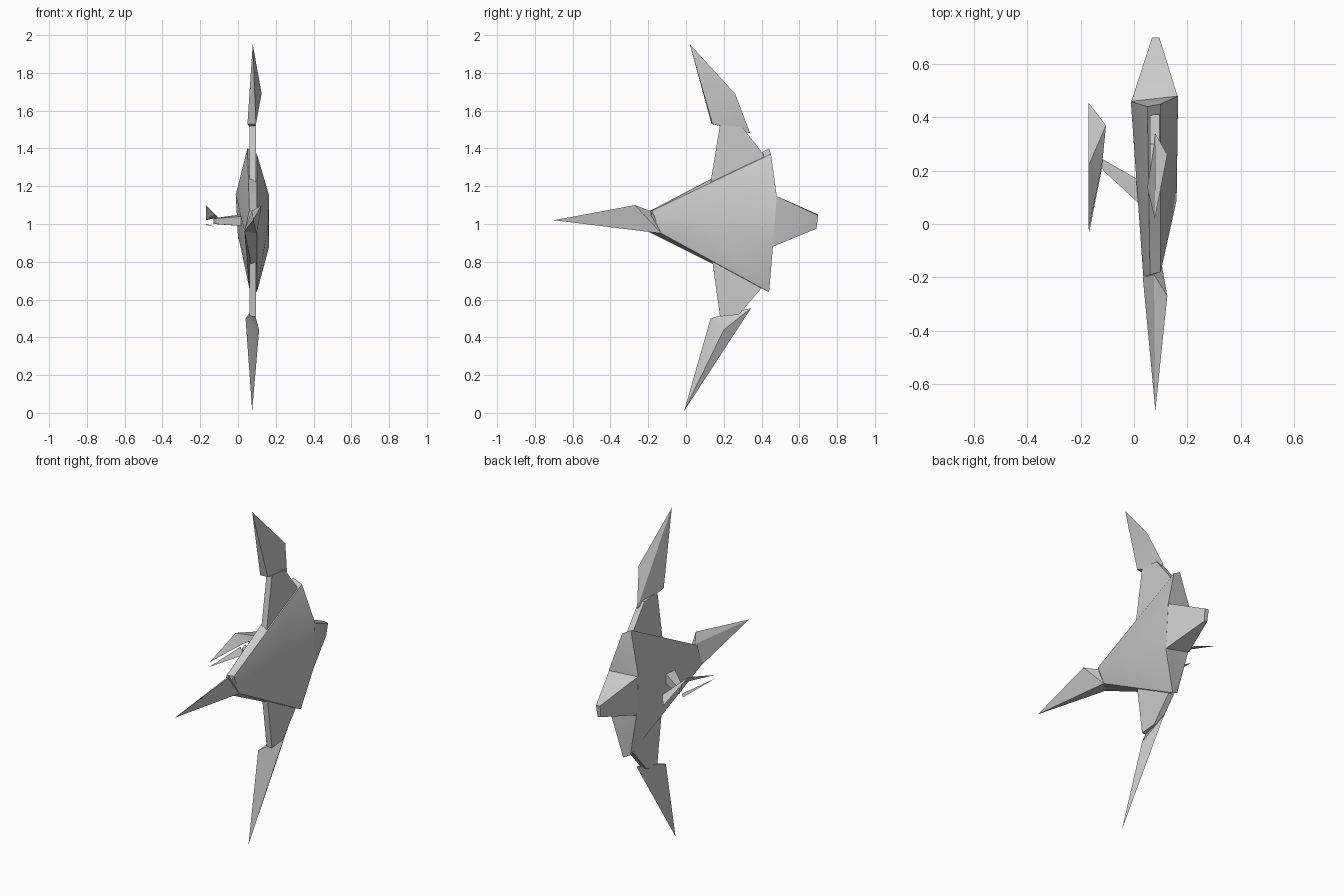
import bpy, bmesh


def finish(name, bm):
    bmesh.ops.recalc_face_normals(bm, faces=bm.faces[:])
    mesh = bpy.data.meshes.new(name)
    bm.to_mesh(mesh)
    bm.free()
    ob = bpy.data.objects.new(name, mesh)
    bpy.context.collection.objects.link(ob)
    bpy.ops.object.select_all(action='DESELECT')
    ob.select_set(True)
    bpy.context.view_layer.objects.active = ob
    bpy.ops.object.shade_smooth_by_angle(angle=0.5)
    return ob


def faceted(name, pts):
    """Closed convex solid through a few corner points."""
    bm = bmesh.new()
    verts = [bm.verts.new(p) for p in pts]
    res = bmesh.ops.convex_hull(bm, input=verts)
    junk = {v for v in res["geom_interior"] + res["geom_unused"]
            if isinstance(v, bmesh.types.BMVert) and v.is_valid}
    bmesh.ops.delete(bm, geom=list(junk), context='VERTS')
    return finish(name, bm)


def slab(name, profile, x0, x1):
    """Side profile (y, z) extruded across x."""
    return faceted(name, [(x, y, z) for x in (x0, x1) for y, z in profile])


def shell(name, pts, faces):
    bm = bmesh.new()
    vs = [bm.verts.new(p) for p in pts]
    for f in faces:
        bm.faces.new([vs[i] for i in f])
    return finish(name, bm)


# wedge hull: rear cross-section tapering to a small front section
faceted("hull", [
    (0.10, 0.45, 1.37), (0.165, 0.48, 1.15), (0.165, 0.46, 0.88), (0.10, 0.44, 0.64),
    (0.06, 0.43, 0.66), (0.0, 0.455, 0.94), (-0.012, 0.46, 1.155), (0.05, 0.44, 1.40),
    (0.16, 0.09, 1.0),
    (0.035, -0.20, 0.96), (0.10, -0.13, 0.95), (0.10, -0.18, 1.07), (0.06, -0.19, 1.07)])

# pointed nose
faceted("nose", [
    (0.08, -0.70, 1.02), (0.125, -0.27, 1.10), (0.033, -0.20, 0.96),
    (0.10, -0.13, 0.95), (0.075, -0.19, 1.07)])

# tapered tail block
faceted("tail", [
    (-0.01, 0.46, 1.15), (0.165, 0.475, 1.15), (0.165, 0.46, 0.88), (0.0, 0.455, 0.92),
    (0.068, 0.70, 1.05), (0.095, 0.70, 1.045), (0.09, 0.69, 0.975), (0.07, 0.69, 0.98)])

# wing roots above and below the hull
slab("upper_wing_root", [(0.13, 1.22), (0.18, 1.525), (0.30, 1.51), (0.41, 1.37), (0.41, 1.30)],
     0.06, 0.095)
slab("lower_wing_root", [(0.14, 0.80), (0.18, 0.51), (0.28, 0.52), (0.40, 0.66), (0.38, 0.75)],
     0.06, 0.095)

# swept blades at the wing ends
faceted("upper_blade", [
    (0.078, 0.02, 1.952), (0.125, 0.26, 1.69), (0.05, 0.135, 1.53),
    (0.095, 0.14, 1.53), (0.08, 0.34, 1.48)])
faceted("lower_blade", [
    (0.075, -0.01, 0.01), (0.04, 0.13, 0.50), (0.112, 0.20, 0.44),
    (0.08, 0.345, 0.555), (0.07, 0.18, 0.515)])

# short side arm
faceted("side_arm", [
    (0.015, 0.08, 0.99), (0.015, 0.08, 1.04), (0.01, 0.17, 0.99), (0.01, 0.17, 1.05),
    (-0.13, 0.25, 1.0), (-0.13, 0.25, 1.03), (-0.115, 0.20, 1.0), (-0.115, 0.20, 1.03)])

# open side blade: upper skin and thin lower skin
shell("side_blade_upper", [
    (-0.17, -0.02, 1.02), (-0.17, 0.22, 1.10), (-0.17, 0.455, 1.02),
    (-0.105, 0.37, 1.035), (-0.12, 0.22, 1.05)], [(0, 1, 4), (1, 3, 4), (1, 2, 3)])
shell("side_blade_lower", [
    (-0.168, -0.03, 0.995), (-0.12, 0.21, 0.985), (-0.17, 0.27, 1.0)], [(0, 1, 2)])
